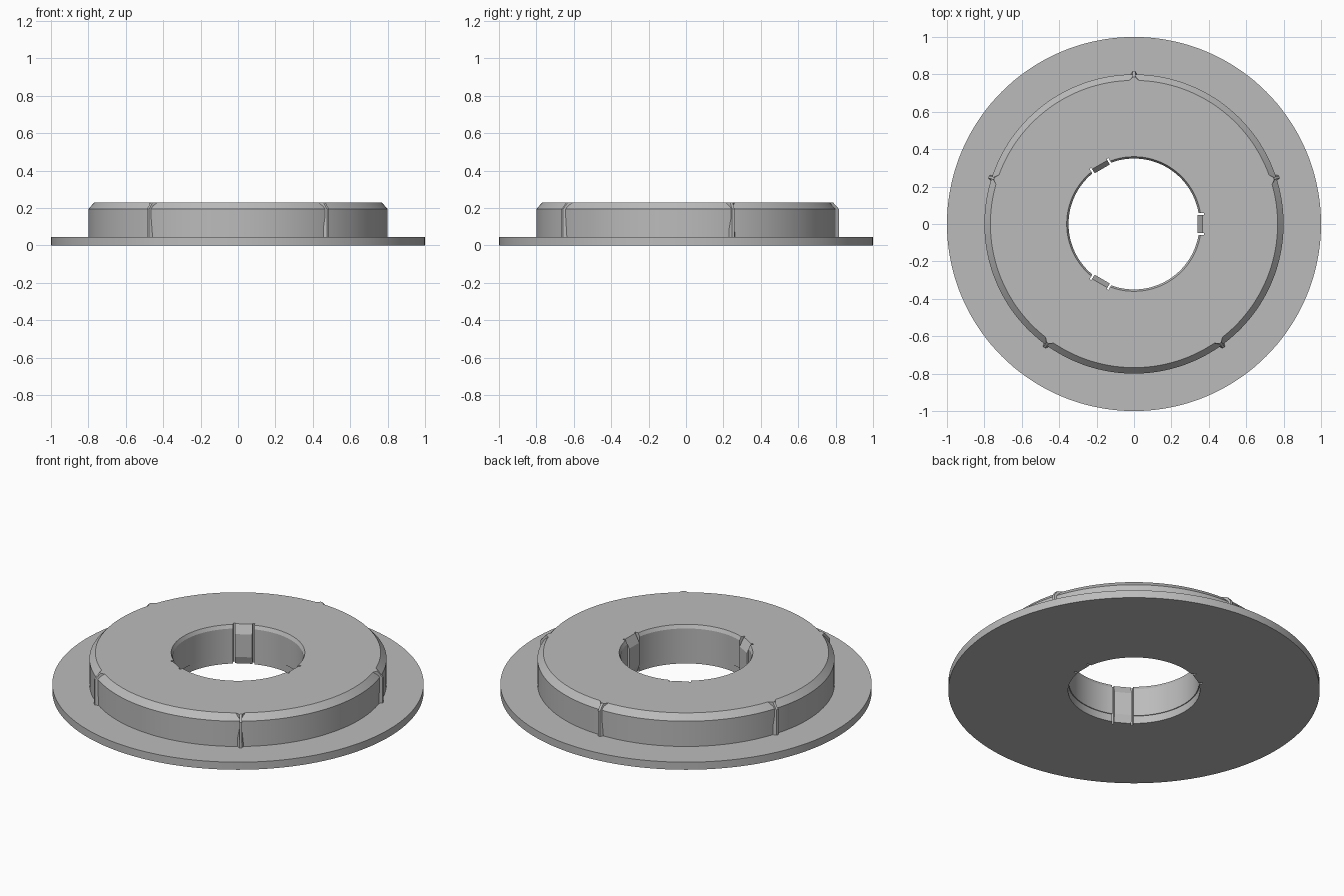
import bpy
import bmesh
from math import cos, sin, pi, radians

cube = bpy.data.objects.get("Cube")
if cube:
    bpy.data.objects.remove(cube, do_unlink=True)

grey = bpy.data.materials.new("plain grey")
grey.use_nodes = True
colour = (0.5, 0.5, 0.5, 1)
grey.diffuse_color = colour
grey.node_tree.nodes["Principled BSDF"].inputs["Base Color"].default_value = colour

FLANGE_Z, CHAMFER_Z, TOP_Z = 0.045, 0.195, 0.23
SEGMENTS = 144


def finish(name, bm):
    bmesh.ops.recalc_face_normals(bm, faces=bm.faces)
    mesh = bpy.data.meshes.new(name)
    bm.to_mesh(mesh)
    bm.free()
    mesh.materials.append(grey)
    obj = bpy.data.objects.new(name, mesh)
    bpy.context.collection.objects.link(obj)
    return obj


def lathe(name, profile):
    """Closed (radius, height) profile turned about z."""
    bm = bmesh.new()
    rings = []
    for i in range(SEGMENTS):
        a = 2 * pi * i / SEGMENTS
        rings.append([bm.verts.new((r * cos(a), r * sin(a), z)) for r, z in profile])
    n = len(profile)
    for i in range(SEGMENTS):
        p, q = rings[i], rings[(i + 1) % SEGMENTS]
        for j in range(n):
            k = (j + 1) % n
            bm.faces.new((p[j], q[j], q[k], p[k]))
    return finish(name, bm)


def radial_solid(name, profile, half_width, angle, outer_half=None):
    """(radius, height) outline given thickness across its radial direction.
    outer_half narrows the points lying furthest out."""
    bm = bmesh.new()
    middle = (min(r for r, z in profile) + max(r for r, z in profile)) / 2
    sides = []
    for s in (-1, 1):
        side = []
        for r, z in profile:
            w = outer_half if outer_half and r > middle else half_width
            x, y = r, s * w
            side.append(bm.verts.new((x * cos(angle) - y * sin(angle),
                                      x * sin(angle) + y * cos(angle), z)))
        sides.append(side)
    a, b = sides
    bm.faces.new(a)
    bm.faces.new(b[::-1])
    for j in range(len(a)):
        k = (j + 1) % len(a)
        bm.faces.new((a[j], b[j], b[k], a[k]))
    return finish(name, bm)


# Flange, chamfered hub and bore as one turned body
body = lathe("flanged_hub", [
    (0.355, 0), (1, 0), (1, FLANGE_Z), (0.80, FLANGE_Z), (0.80, CHAMFER_Z),
    (0.768, TOP_Z), (0.36, TOP_Z), (0.35, TOP_Z - 0.02), (0.35, FLANGE_Z),
    (0.355, FLANGE_Z)])

# Three spring tabs in the bore, each standing in its own recess
for i in range(3):
    angle = radians(120 * i)
    cutter = radial_solid("tab_recess_cutter_%d" % (i + 1),
                          [(0.3, -0.1), (0.374, -0.1), (0.374, 0.4), (0.3, 0.4)],
                          0.058, angle)
    cutter.hide_render = True
    cutter.hide_set(True)
    cut = body.modifiers.new("recess", 'BOOLEAN')
    cut.object = cutter
    cut.solver = 'EXACT'
    tab = radial_solid("bore_tab_%d" % (i + 1),
                       [(0.355, 0), (0.38, 0), (0.38, TOP_Z), (0.366, TOP_Z),
                        (0.34, 0.18), (0.34, FLANGE_Z)], 0.047, angle)

# Apply the recess cuts, then remove the cutters
bpy.context.view_layer.update()
depsgraph = bpy.context.evaluated_depsgraph_get()
body.data = bpy.data.meshes.new_from_object(body.evaluated_get(depsgraph))
body.modifiers.clear()
for obj in list(bpy.data.objects):
    if obj.name.startswith("tab_recess_cutter"):
        bpy.data.objects.remove(obj, do_unlink=True)

# Five grip ribs following the hub wall and chamfer
for i in range(5):
    radial_solid("hub_rib_%d" % (i + 1),
                 [(0.75, FLANGE_Z), (0.817, FLANGE_Z), (0.817, CHAMFER_Z),
                  (0.786, TOP_Z), (0.75, TOP_Z)],
                 0.045, radians(90 + 72 * i), 0.007)

# Smooth round walls, crisp edges
bpy.ops.object.select_all(action='DESELECT')
body.select_set(True)
bpy.context.view_layer.objects.active = body
bpy.ops.object.shade_smooth_by_angle(angle=radians(25))
